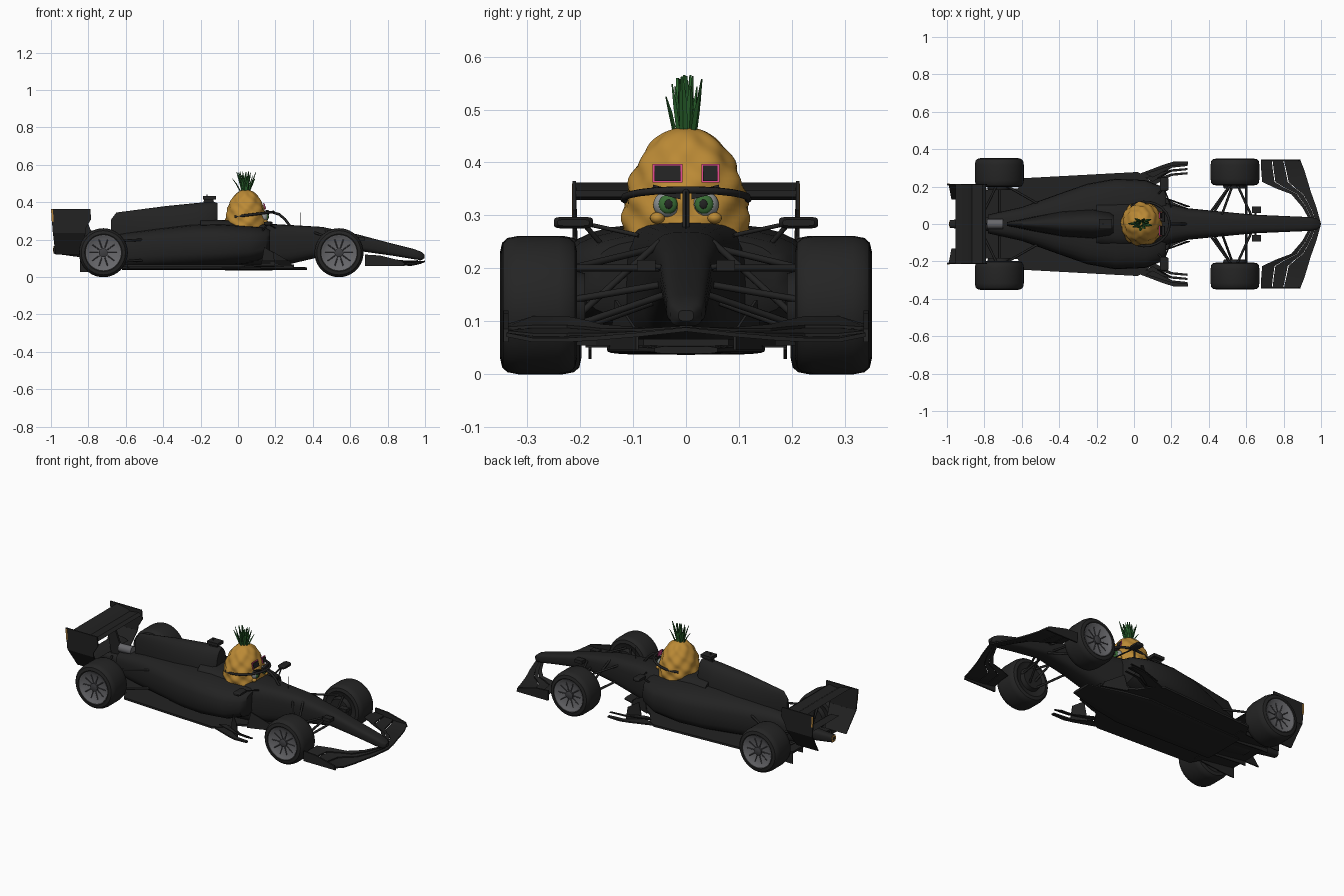
import bpy, bmesh, math, random
from mathutils import Vector

cube = bpy.data.objects.get("Cube")
if cube:
    bpy.data.objects.remove(cube)
random.seed(4)


def material(name, *rgb):
    m = bpy.data.materials.new(name)
    m.use_nodes = True
    m.diffuse_color = (*rgb, 1)
    m.node_tree.nodes["Principled BSDF"].inputs["Base Color"].default_value = (*rgb, 1)
    return m


BLACK = material("carbon black", .016, .016, .016)
TYRE = material("tyre rubber", .018, .018, .018)
RIM = material("rim grey", .135, .135, .145)
DARK = material("dark spoke grey", .05, .05, .055)
SKIN = material("fruit yellow", .5, .255, .036)
LEAF = material("leaf green", .022, .122, .025)
WHITE = material("eye grey", .28, .3, .3)
IRIS = material("iris green", .04, .15, .035)
PINK = material("frame pink", .7, .06, .25)
GOLD = material("exhaust gold", .5, .25, .05)


def make(name, verts, faces, mat, angle=35):
    bm = bmesh.new()
    vs = [bm.verts.new(v) for v in verts]
    for f in faces:
        bm.faces.new([vs[i] for i in f])
    bmesh.ops.recalc_face_normals(bm, faces=bm.faces[:])
    me = bpy.data.meshes.new(name)
    bm.to_mesh(me)
    bm.free()
    me.materials.append(mat)
    me.shade_smooth()
    me.set_sharp_from_angle(angle=math.radians(angle))
    ob = bpy.data.objects.new(name, me)
    bpy.context.collection.objects.link(ob)


def rings(name, loops, mat, angle=35):
    """Skin a list of equally long vertex loops and cap the ends."""
    n = len(loops[0])
    faces = [(i * n + j, i * n + (j + 1) % n, (i + 1) * n + (j + 1) % n, (i + 1) * n + j)
             for i in range(len(loops) - 1) for j in range(n)]
    faces += [tuple(range(n)), tuple((len(loops) - 1) * n + j for j in range(n))]
    make(name, [v for lp in loops for v in lp], faces, mat, angle)


def loft(name, sections, power, mat=BLACK, n=28, y=0):
    """Rounded sections along x: (x, half width, bottom, top)."""
    loops = []
    for x, w, lo, hi in sections:
        loop = []
        for k in range(n):
            c, s = math.cos(math.tau * k / n), math.sin(math.tau * k / n)
            loop.append((x, y + w * math.copysign(abs(c) ** power, c),
                         (lo + hi) / 2 + (hi - lo) / 2 * math.copysign(abs(s) ** power, s)))
        loops.append(loop)
    rings(name, loops, mat)


def slab(name, pts, push, mat=BLACK):
    """Flat outline pushed along a vector."""
    push = Vector(push)
    rings(name, [pts, [Vector(p) + push for p in pts]], mat, angle=25)


def box(name, c, size, mat=BLACK):
    x, y, z = (s / 2 for s in size)
    base = [(c[0] + a * x, c[1] + b * y, c[2] - z) for a, b in ((-1, -1), (1, -1), (1, 1), (-1, 1))]
    slab(name, base, (0, 0, 2 * z), mat)


def rod(name, pts, r, mat=BLACK):
    cu = bpy.data.curves.new(name, "CURVE")
    cu.dimensions, cu.bevel_depth, cu.bevel_resolution, cu.use_fill_caps = "3D", r, 2, True
    sp = cu.splines.new("POLY")
    sp.points.add(len(pts) - 1)
    for p, q in zip(sp.points, pts):
        p.co = (*q, 1)
    cu.materials.append(mat)
    bpy.context.collection.objects.link(bpy.data.objects.new(name, cu))


def lathe(name, centre, s, profile, mat, n=40):
    """Spin (radius, outward offset) pairs about the y axis."""
    cx, cy, cz = centre
    rings(name, [[(cx + r * math.cos(math.tau * k / n), cy + s * y, cz + r * math.sin(math.tau * k / n))
                  for k in range(n)] for r, y in profile], mat)


def ball(name, c, size, mat):
    loops = [[(c[0] + size[0] * math.sin(t) * math.cos(a), c[1] + size[1] * math.sin(t) * math.sin(a),
               c[2] + size[2] * math.cos(t)) for a in (math.tau * k / 16 for k in range(16))]
             for t in (math.pi * (i + .05) / 10.1 for i in range(11))]
    rings(name, loops, mat, angle=60)


# Body shells
loft("chassis_and_nose", [(-.2, .12, .04, .31), (-.08, .13, .04, .305), (.06, .128, .04, .295),
                          (.16, .115, .045, .285), (.28, .085, .07, .278), (.45, .068, .11, .268),
                          (.64, .05, .14, .228), (.82, .042, .115, .18), (.94, .037, .095, .15),
                          (.98, .03, .09, .135), (.997, .014, .1, .12)], .6)
loft("sidepods", [(.17, .17, .13, .255), (.15, .2, .1, .265), (.06, .235, .07, .275), (-.1, .242, .055, .285),
                  (-.25, .215, .05, .28), (-.42, .155, .05, .26), (-.6, .09, .05, .235),
                  (-.78, .05, .07, .2)], .65)
loft("engine_cover", [(-.11, .05, .1, .395), (-.13, .065, .05, .403), (-.22, .08, .05, .396),
                      (-.38, .068, .06, .38), (-.52, .042, .08, .362), (-.65, .016, .1, .345),
                      (-.68, .01, .12, .305)], .9)
loft("gearbox_and_crash_structure", [(-.6, .06, .06, .2), (-.8, .035, .1, .18), (-.984, .021, .125, .167)], .7)
loft("tail_ring", [(-.984, .02, .126, .166), (-.986, .02, .126, .166)], .8, GOLD)
loft("tail_core", [(-.986, .01, .136, .156), (-.988, .01, .136, .156)], .8)
rod("exhaust", [(-.7, 0, .225), (-.785, 0, .222)], .026, RIM)
slab("roof_camera_stalk", [(-.19, -.01, .38), (-.13, -.01, .38), (-.13, -.01, .42), (-.18, -.01, .42)], (0, .02, 0))
box("roof_camera", (-.152, 0, .423), (.07, .055, .018))
rod("roof_aerial", [(-.165, 0, .42), (-.165, 0, .442)], .003)

# Floor, plank, diffuser and rear wing centre
half = [(-.62, .19), (-.59, .245), (.02, .278), (.07, .25), (.12, .17), (.22, .11), (.3, .08)]
slab("floor", [(x, y, .054) for x, y in half] + [(x, -y, .054) for x, y in half[::-1]], (0, 0, .012))
loft("floor_plank", [(-.62, .13, .038, .058), (0, .15, .036, .058), (.16, .12, .036, .058), (.37, .06, .038, .052)], .5)
slab("diffuser", [(-.58, -.19, .05), (-.58, .19, .05), (-.84, .18, .085), (-.84, -.18, .085)], (0, 0, .012))
for y in (-.185, -.09, .09, .185):
    z = .028 if abs(y) > .1 else .06
    slab("diffuser_fence", [(-.62, y, .045), (-.8, y, z), (-.845, y, z), (-.845, y, .09), (-.62, y, .06)], (0, .006, 0))
for name, x0, x1, z0, z1 in (("rear_wing_main", -.79, -.875, .335, .338), ("rear_wing_flap", -.865, -.955, .338, .362)):
    slab(name, [(x0, -.21, z0), (x0 - .03, -.21, z0 - .006), (x1, -.21, z1), (x0 - .02, -.21, z0 + .012)], (0, .42, 0))
slab("rear_wing_pillar", [(-.76, -.006, .18), (-.84, -.006, .16), (-.87, -.006, .335), (-.82, -.006, .335)], (0, .012, 0))
slab("beam_wing", [(-.84, -.15, .19), (-.92, -.15, .21), (-.86, -.15, .202)], (0, .3, 0))

# Parts on both sides
for s, side in ((1, "left_"), (-1, "right_")):
    def m(*pts):
        return [(x, s * y, z) for x, y, z in pts]

    # Wheels
    for end, x, y, w in (("rear", -.72, .275, .077), ("front", .54, .278, .072)):
        c = (x, s * y, .13)
        lathe(side + end + "_tyre", c, s, [(.08, -w + .01), (.1, -w), (.118, -w + .004), (.127, -w + .014),
              (.131, -w + .035), (.131, w - .035), (.127, w - .014), (.118, w - .004), (.1, w), (.094, w - .004),
              (.09, w - .02)], TYRE)
        lathe(side + end + "_rim", c, s, [(.02, w - .016), (.075, w - .012), (.086, w - .005), (.094, w - .002),
              (.094, w - .02)], RIM)
        lathe(side + end + "_hub", c, s, [(.024, w - .03), (.024, w - .006), (.012, w - .002)], DARK, 16)
        for k in range(10):
            a = math.tau * k / 10
            p, q = [(x + r * math.cos(a), s * (y + w - d), .13 + r * math.sin(a)) for r, d in ((.026, .014), (.074, .012))]
            rod(side + end + "_spoke", [p, q], .0028, DARK)
        lathe(side + end + "_brake_drum", c, s, [(.06, -w - .015), (.07, -w + .02)], BLACK)

    # Suspension arms, inner end to wheel
    for x0, y0, z0, x1, z1 in ((.4, .05, .24, .52, .2), (.63, .04, .2, .55, .2), (.42, .05, .14, .52, .08),
                               (.63, .04, .15, .55, .09), (.47, .05, .25, .53, .1), (.6, .04, .17, .6, .14),
                               (-.5, .1, .2, -.7, .19), (-.82, .03, .17, -.73, .19), (-.5, .1, .09, -.7, .08),
                               (-.82, .03, .12, -.73, .08), (-.72, .03, .13, -.72, .13)):
        rod(side + "suspension_arm", m((x0, y0, z0), (x1, .215, z1)), .0065)

    # Front wing elements, each a strip across the span
    span = ((0, 1.0, .95, .08, .085), (.09, .975, .9, .07, .084), (.16, .95, .84, .064, .09),
            (.19, .94, .76, .062, .098), (.225, .93, .685, .06, .105), (.29, .91, .68, .06, .105),
            (.34, .89, .68, .07, .09))
    for a, b in ((0, .42), (.44, .71), (.73, 1)):
        loops = []
        for y, xl, xt, zl, zt in span:
            p, q = [(xl + (xt - xl) * t, s * y, zl + (zt - zl) * t * t) for t in (a, b)]
            loops.append([p, q, (q[0], q[1], q[2] + .004), (p[0], p[1], p[2] + .008)])
        rings(side + "front_wing_element", loops, BLACK, angle=25)
    slab(side + "front_wing_endplate", m((.89, .336, .06), (.68, .336, .06), (.68, .336, .12),
         (.76, .336, .115), (.88, .336, .085)), (0, s * .009, 0))
    box(side + "nose_camera", (.655, s * .075, .205), (.05, .035, .02))
    rod(side + "nose_camera_stalk", m((.65, .03, .2), (.65, .07, .205)), .005)

    # Floor edge plate and guide vanes
    slab(side + "floor_edge_plate", m((.02, .265, .054), (.16, .318, .056), (.21, .333, .057), (.29, .335, .06),
         (.29, .318, .06), (.2, .3, .055), (.1, .235, .054)), (0, 0, .008))
    for k in range(3):
        y, z = .225 + .022 * k, .06 + .012 * k
        slab(side + "turning_vane", m((.06, y, z), (.2, y + .045, z), (.285, y + .052, z), (.285, y + .041, z),
             (.2, y + .032, z), (.1, y - .02, z)), (0, 0, .005))
    slab(side + "vertical_vane", m((.12, .24, .045), (.2, .285, .045), (.19, .28, .13), (.14, .245, .16)), (0, s * .005, 0))
    slab(side + "inner_vane", m((.16, .14, .045), (.3, .09, .045), (.28, .09, .08), (.18, .13, .14)), (0, s * .005, 0))

    # Mirrors
    loft(side + "mirror", [(.14, .032, .279, .293), (.15, .037, .275, .297), (.175, .037, .275, .297),
                           (.185, .03, .28, .292)], .4, y=s * .213)
    rod(side + "mirror_stalk", m((.13, .16, .245), (.155, .19, .28)), .005)
    rod(side + "mirror_arm", m((.2, .09, .262), (.16, .19, .284)), .004)

    # Rear wing endplates
    slab(side + "rear_endplate", m((-1, .208, .365), (-.79, .208, .365), (-.785, .208, .31), (-.815, .208, .26),
         (-.815, .205, .235), (-.99, .205, .235)), (0, s * .007, 0))
    slab(side + "rear_endplate_foot", m((-.815, .205, .238), (-.99, .205, .238), (-.976, .13, .12),
         (-.835, .13, .12)), (0, s * .007, 0))
    slab(side + "endplate_light", m((-.9995, .2145, .36), (-.989, .2145, .36), (-.986, .2145, .295),
         (-.9955, .2145, .295)), (0, s * .0015, 0), GOLD)

    # Face and raised glasses
    ball(side + "eyeball", (.14, s * .037, .32), (.02, .025, .025), WHITE)
    ball(side + "iris", (.155, s * .034, .321), (.008, .018, .018), IRIS)
    ball(side + "pupil", (.161, s * .033, .321), (.004, .008, .009), BLACK)
    ball(side + "cheek", (.146, s * .054, .295), (.014, .014, .011), SKIN)
    slab(side + "eyebrow", m((.15, .01, .33), (.15, .065, .344), (.148, .062, .358), (.148, .01, .344)), (.016, 0, 0))
    inner = .01 if s < 0 else .032
    for name, grow, dx, mat in (("glasses_frame", .003, 0, PINK), ("glasses_lens", 0, .003, BLACK)):
        slab(side + name, m((.142 + dx, inner - grow, .365 - grow), (.142 + dx, .06 + grow, .365 - grow),
             (.134 + dx, .06 + grow, .394 + grow), (.134 + dx, inner - grow, .394 + grow)), (.005, 0, 0), mat)

# Cockpit guard hoop and pillar
hoop = [(.06 + .13 * math.cos(a), .118 * math.sin(a), .332 + .016 * math.cos(a))
        for a in (math.pi * (k / 8 - 1) * .7 for k in range(17))]
rod("cockpit_guard_hoop", hoop, .007)
rod("cockpit_guard_pillar", [(.185, 0, .346), (.22, 0, .335), (.25, 0, .31), (.28, 0, .27)], .007)
rod("nose_sensor", [(.335, 0, .27), (.335, 0, .345)], .0015)

# Fruit with staggered bumps
loops = []
for i in range(49):
    t = math.pi * (i + .1) / 48.2
    z, r = .31 + .156 * math.cos(t), math.sin(t) ** .85
    r *= .112 - .016 * math.cos(t)
    loop = []
    for k in range(84):
        a = math.tau * k / 84
        bump = 1 + .055 * math.cos(7 * a + 12 * z) * math.cos(85 * z)
        loop.append((.042 + .97 * r * bump * math.cos(a), 1.05 * r * bump * math.sin(a), z))
    loops.append(loop)
rings("fruit_head", loops, SKIN, angle=60)

# Leaf crown
for k in range(18):
    a, lean = k * 2.4, .25 + .75 * k / 17
    base = Vector((.04 + .022 * lean * math.cos(a), .022 * lean * math.sin(a), .45))
    tip = Vector((.04 + .07 * lean * math.cos(a), .042 * lean * math.sin(a), .567 - .05 * lean * random.random()))
    mid = base.lerp(tip, .55) + Vector((0, 0, .004))
    across, out = Vector((-math.sin(a), math.cos(a), 0)), Vector((math.cos(a), math.sin(a), 0))
    rings("crown_leaf", [[p + across * w, p + out * w * .5, p - across * w, p - out * w * .5]
                         for p, w in ((base, .008), (mid, .0075), (tip, .0025))], LEAF)
